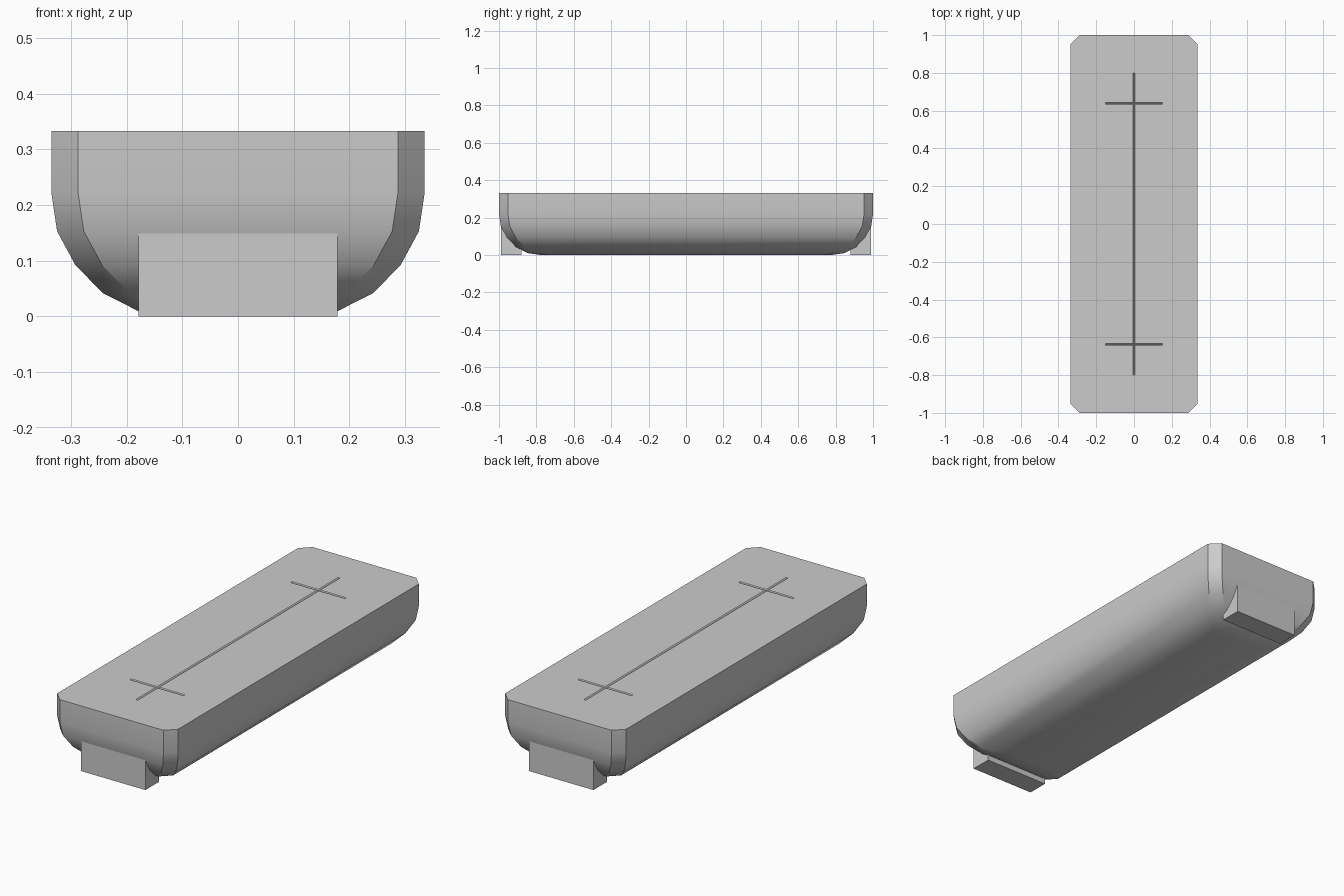
import bpy, bmesh, math
from mathutils import Matrix

if "Cube" in bpy.data.objects:
    bpy.data.objects.remove(bpy.data.objects["Cube"])

W, L, H, C = 0.335, 1.0, 0.333, 0.048


def mesh_object(name, bm):
    bmesh.ops.recalc_face_normals(bm, faces=bm.faces)
    me = bpy.data.meshes.new(name)
    bm.to_mesh(me)
    bm.free()
    ob = bpy.data.objects.new(name, me)
    bpy.context.collection.objects.link(ob)
    return ob


def box(bm, center, size, rot=Matrix()):
    m = Matrix.Translation(center) @ rot @ Matrix.Diagonal((*size, 1))
    bmesh.ops.create_cube(bm, size=1, matrix=m)


# Body: chamfered rectangles stacked along a rounded underside (inset, height)
profile = [(0.225, 0.0), (0.155, 0.01), (0.092, 0.042), (0.043, 0.092),
           (0.01, 0.153), (0.0, 0.22), (0.0, H)]
bm = bmesh.new()
rings = []
for inset, z in profile:
    x, y = W - inset, L - inset
    pts = [(x, y - C), (x - C, y), (C - x, y), (-x, y - C),
           (-x, C - y), (C - x, -y), (x - C, -y), (x, C - y)]
    rings.append([bm.verts.new((px, py, z)) for px, py in pts])
for a, b in zip(rings, rings[1:]):
    for i in range(8):
        j = (i + 1) % 8
        bm.faces.new((a[i], a[j], b[j], b[i]))
bm.faces.new(rings[0])
bm.faces.new(rings[-1])
body = mesh_object("body", bm)

# Shallow V grooves on the top: one long centre line and two cross lines
s = 0.008
grooves = [("centre_groove_cutter", (0, 0, H), (s, 1.6, s), 'Y')]
for side, y in (("front", -0.637), ("back", 0.637)):
    grooves.append((side + "_groove_cutter", (0, y, H), (0.3, s, s), 'X'))
for name, center, size, axis in grooves:
    bm = bmesh.new()
    box(bm, center, size, Matrix.Rotation(math.radians(45), 4, axis))
    cutter = mesh_object(name, bm)
    cutter.hide_render = True
    cutter.hide_set(True)
    mod = body.modifiers.new(name, 'BOOLEAN')
    mod.operation = 'DIFFERENCE'
    mod.solver = 'EXACT'
    mod.object = cutter

# Support feet tucked under the curved ends
for name, sgn in (("front_foot", -1), ("back_foot", 1)):
    bm = bmesh.new()
    box(bm, (0, sgn * 0.934, 0.0765), (0.357, 0.108, 0.153))
    mesh_object(name, bm)

# Smooth along the rounded sides, crisp at the chamfers
bpy.ops.object.select_all(action='DESELECT')
body.select_set(True)
bpy.context.view_layer.objects.active = body
bpy.ops.object.shade_smooth_by_angle(angle=math.radians(30))
